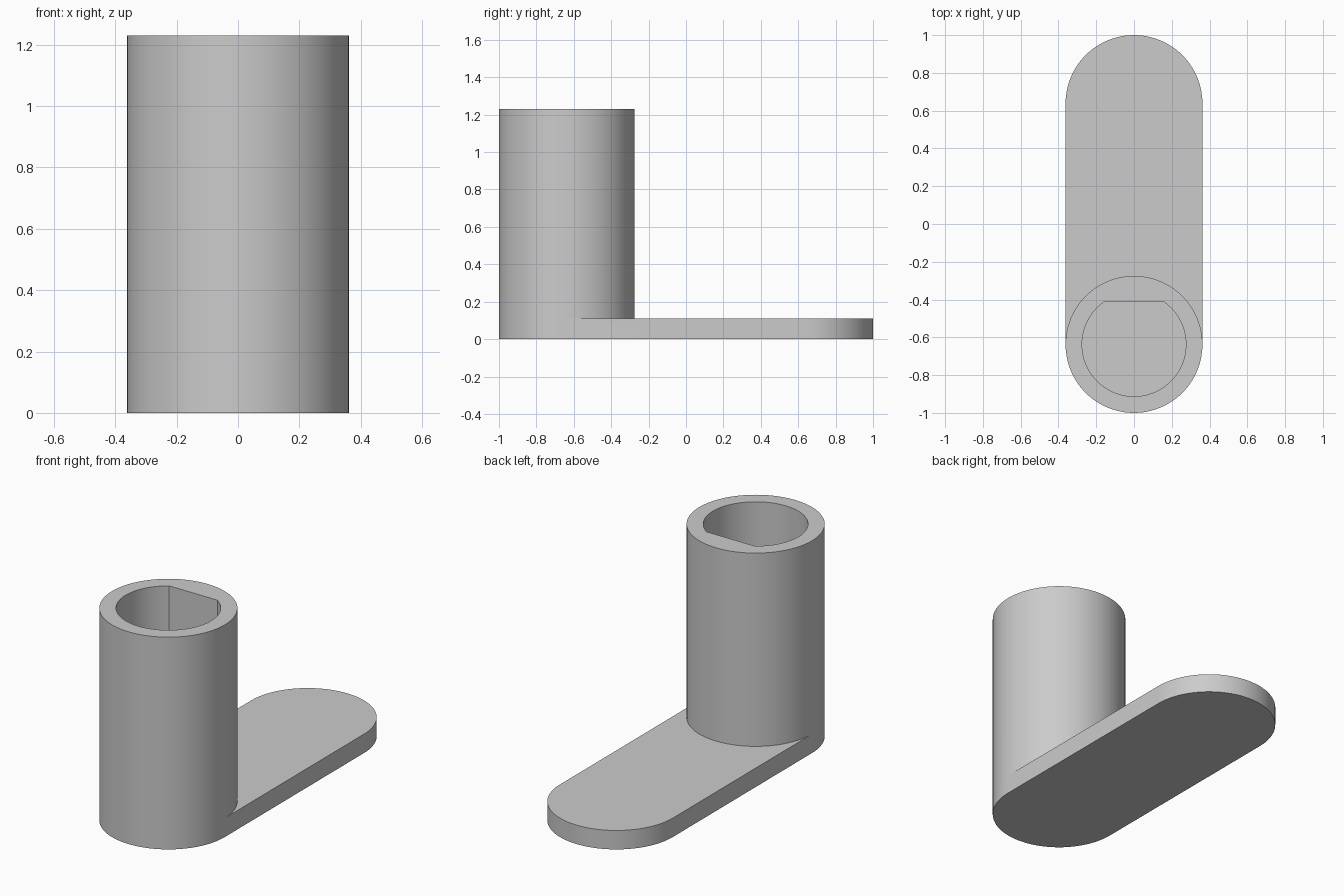
import bpy
import bmesh
from math import asin, cos, sin, pi

old = bpy.data.objects.get("Cube")
if old:
    bpy.data.objects.remove(old, do_unlink=True)

RADIUS, END = 0.3625, 0.6375      # outer radius, distance of arc centres from the middle
PLATE, HEIGHT = 0.11, 1.23        # plate thickness, tube height
BORE, FLAT = 0.275, 0.2275        # bore radius, distance of its flat from the axis
HALF = 48                         # segments per half circle

bm = bmesh.new()


def arc(radius, centre_y, z, start, sweep, steps):
    """Vertices along an arc, both ends included."""
    angles = [start + sweep * i / steps for i in range(steps + 1)]
    return [bm.verts.new((radius * cos(a), centre_y + radius * sin(a), z)) for a in angles]


def walls(low, high, closed=True):
    """Quads between two matching rows of vertices."""
    count = len(low)
    for i in range(count if closed else count - 1):
        j = (i + 1) % count
        bm.faces.new((low[i], low[j], high[j], high[i]))


# Rounded plate
bottom = arc(RADIUS, -END, 0, pi, pi, HALF) + arc(RADIUS, END, 0, 0, pi, HALF)
front = arc(RADIUS, -END, PLATE, pi, pi, HALF)
rear = arc(RADIUS, END, PLATE, 0, pi, HALF)
walls(bottom, front + rear)
bm.faces.new(bottom[::-1])

# Tube standing on the front end, sharing the plate's front arc
seam = arc(RADIUS, -END, PLATE, 0, pi, HALF)
for v in (seam[0], seam[-1]):
    bm.verts.remove(v)
seam = [front[-1]] + seam[1:-1] + [front[0]]
bm.faces.new(rear + seam[::-1])
base = seam[HALF // 2:] + front[1:] + seam[1:HALF // 2]
rim = [bm.verts.new((v.co.x, v.co.y, HEIGHT)) for v in base]
walls(base, rim)

# Bore with one flat side towards the plate
corner = pi - asin(FLAT / BORE)
sweep = 3 * pi - 2 * corner
bore_top = arc(BORE, -END, HEIGHT, corner, sweep, len(rim) - 1)
bore_floor = arc(BORE, -END, PLATE, corner, sweep, len(rim) - 1)
walls(rim, bore_top)
walls(bore_top, bore_floor)
bm.faces.new(bore_floor)

bmesh.ops.recalc_face_normals(bm, faces=bm.faces[:])
mesh = bpy.data.meshes.new("socket_handle")
bm.to_mesh(mesh)
bm.free()
handle = bpy.data.objects.new("socket_handle", mesh)
bpy.context.collection.objects.link(handle)

# Grey material
grey = bpy.data.materials.new("plain_grey")
grey.use_nodes = True
grey.diffuse_color = (0.6, 0.6, 0.6, 1)
grey.node_tree.nodes["Principled BSDF"].inputs["Base Color"].default_value = (0.6, 0.6, 0.6, 1)
mesh.materials.append(grey)

bpy.ops.object.select_all(action="DESELECT")
handle.select_set(True)
bpy.context.view_layer.objects.active = handle
bpy.ops.object.shade_smooth_by_angle(angle=pi / 6)
